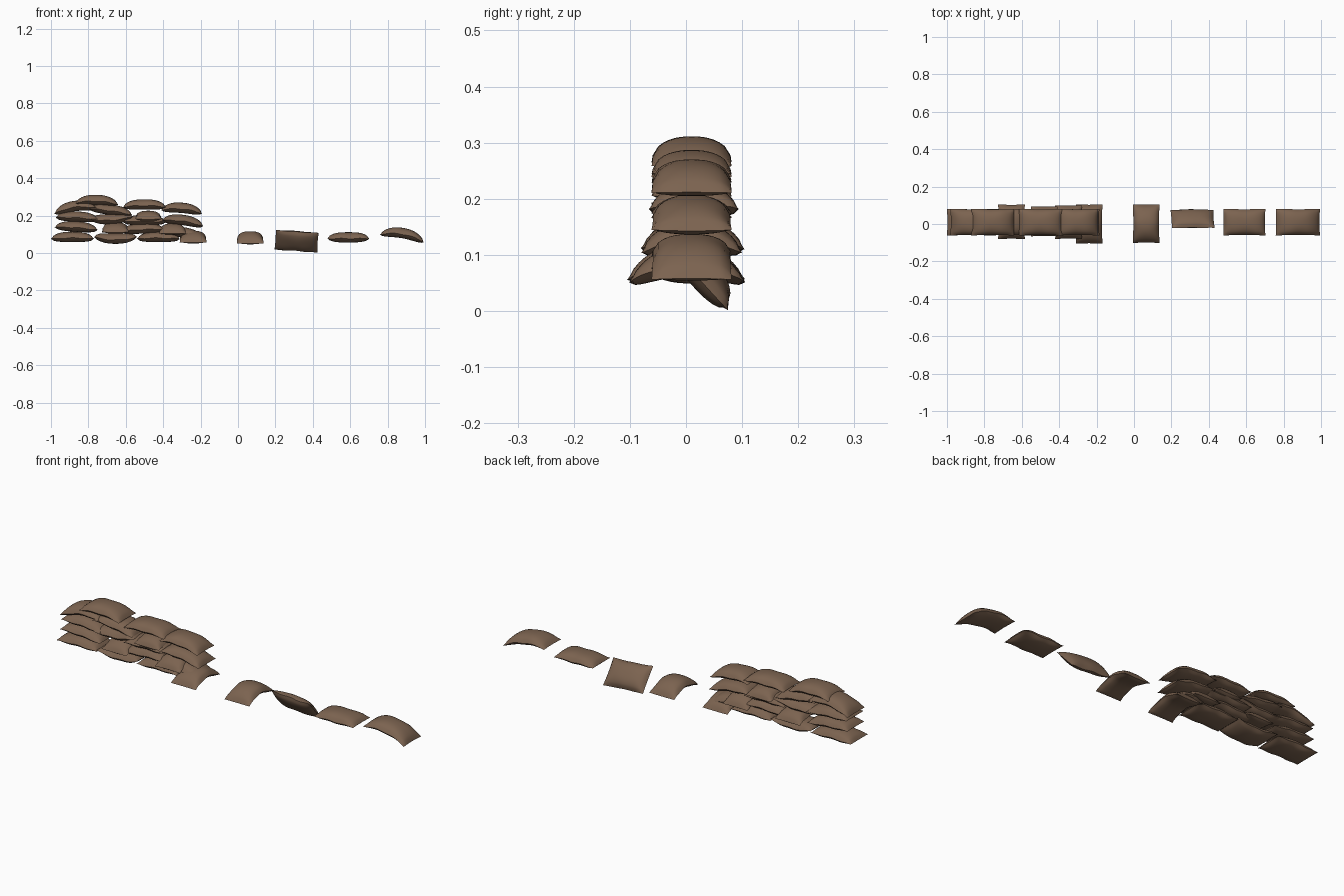
import bpy, bmesh, math, random
from mathutils import Matrix

random.seed(4)
if "Cube" in bpy.data.objects:
    bpy.data.objects.remove(bpy.data.objects["Cube"])

cloth = bpy.data.materials.new("brown_burlap")
cloth.use_nodes = True
colour = (0.20, 0.125, 0.08, 1)
cloth.diffuse_color = colour
shader = cloth.node_tree.nodes["Principled BSDF"]
shader.inputs["Base Color"].default_value = colour
shader.inputs["Roughness"].default_value = 0.9

LENGTH, WIDTH = 0.23, 0.143


def bag(name, x, z, bend=0.0, slope=0, turn=0, y=0.01, tilt=0, length=LENGTH):
    """Filled sack: two domed sheets joined at a seam, drooping by bend at its ends."""
    bm = bmesh.new()
    phase = random.uniform(0, math.tau)
    for side, depth in ((1, 0.034), (-1, 0.021)):
        made = bmesh.ops.create_grid(bm, x_segments=22, y_segments=14, size=1)
        for v in made["verts"]:
            u, w = v.co.x, v.co.y
            fill = max(0, (1 - abs(u) ** 3) * (1 - abs(w) ** 2.5)) ** 0.6
            wave = 0.002 * math.sin(7 * u + phase) * w * w
            v.co.x = u * length / 2 * (1 - 0.02 * (1 - w * w))
            v.co.y = w * WIDTH / 2 * (1 - 0.04 * (1 - u * u))
            v.co.z = side * depth * fill + wave - bend * u * u
        if side < 0:
            faces = list({f for v in made["verts"] for f in v.link_faces})
            bmesh.ops.reverse_faces(bm, faces=faces)
    bmesh.ops.remove_doubles(bm, verts=bm.verts, dist=0.0002)
    place = (Matrix.Translation((x, y, z))
             @ Matrix.Rotation(math.radians(turn), 4, "Z")
             @ Matrix.Rotation(math.radians(slope), 4, "Y")
             @ Matrix.Rotation(math.radians(tilt), 4, "X"))
    bm.transform(place)
    mesh = bpy.data.meshes.new(name)
    bm.to_mesh(mesh)
    bm.free()
    mesh.materials.append(cloth)
    for p in mesh.polygons:
        p.use_smooth = True
    obj = bpy.data.objects.new(name, mesh)
    bpy.context.collection.objects.link(obj)
    bpy.ops.object.select_all(action="DESELECT")
    obj.select_set(True)
    bpy.context.view_layer.objects.active = obj
    bpy.ops.object.shade_smooth_by_angle(angle=math.radians(50))


# Bottom course of the wall
bag("bottom_bag_right", -0.885, 0.08, 0.005)
bag("bottom_bag_middle", -0.655, 0.07, -0.015)
bag("bottom_bag_left", -0.425, 0.08, 0.005)
bag("bottom_cross_bag", -0.24, 0.085, 0.03, turn=90, y=0, length=0.21)

# Second course
bag("second_bag_right", -0.865, 0.135, 0.005, slope=4)
bag("second_cross_bag_right", -0.655, 0.13, 0.02, turn=90, y=0.012, length=0.185)
bag("second_bag_middle", -0.51, 0.125, 0.005, slope=-3)
bag("second_cross_bag_left", -0.35, 0.125, 0.02, turn=90, y=0.01, length=0.18)
bag("second_bag_left", -0.30, 0.105, 0.01, slope=8)

# Third course
bag("third_bag_right", -0.86, 0.188, 0.005, slope=3)
bag("third_bag_middle_right", -0.675, 0.175, -0.012, slope=-4)
bag("third_cross_bag", -0.48, 0.192, 0.012, turn=90, y=0.014, length=0.16)
bag("third_bag_middle_left", -0.50, 0.17, 0.005)
bag("third_bag_left", -0.295, 0.17, 0.012, slope=8, length=0.225)

# Top course
bag("top_bag_right", -0.87, 0.245, 0.022, slope=-7)
bag("top_bag_inner", -0.68, 0.225, 0.005, slope=8)
bag("top_bag_cap", -0.755, 0.277, 0.014, slope=2)
bag("top_bag_middle", -0.5, 0.253, 0.007)
bag("top_bag_left", -0.30, 0.235, 0.014, slope=5, length=0.22)

# Loose bags beside the wall
bag("loose_cross_bag", 0.065, 0.082, 0.032, turn=90, y=0.002, length=0.207)
bag("loose_leaning_bag", 0.313, 0.062, 0.0, slope=4, y=0.026, tilt=-48)
bag("loose_flat_bag", 0.59, 0.077, 0.0, length=0.225)
bag("loose_drooping_bag", 0.88, 0.1, 0.022, slope=10, length=0.24)
